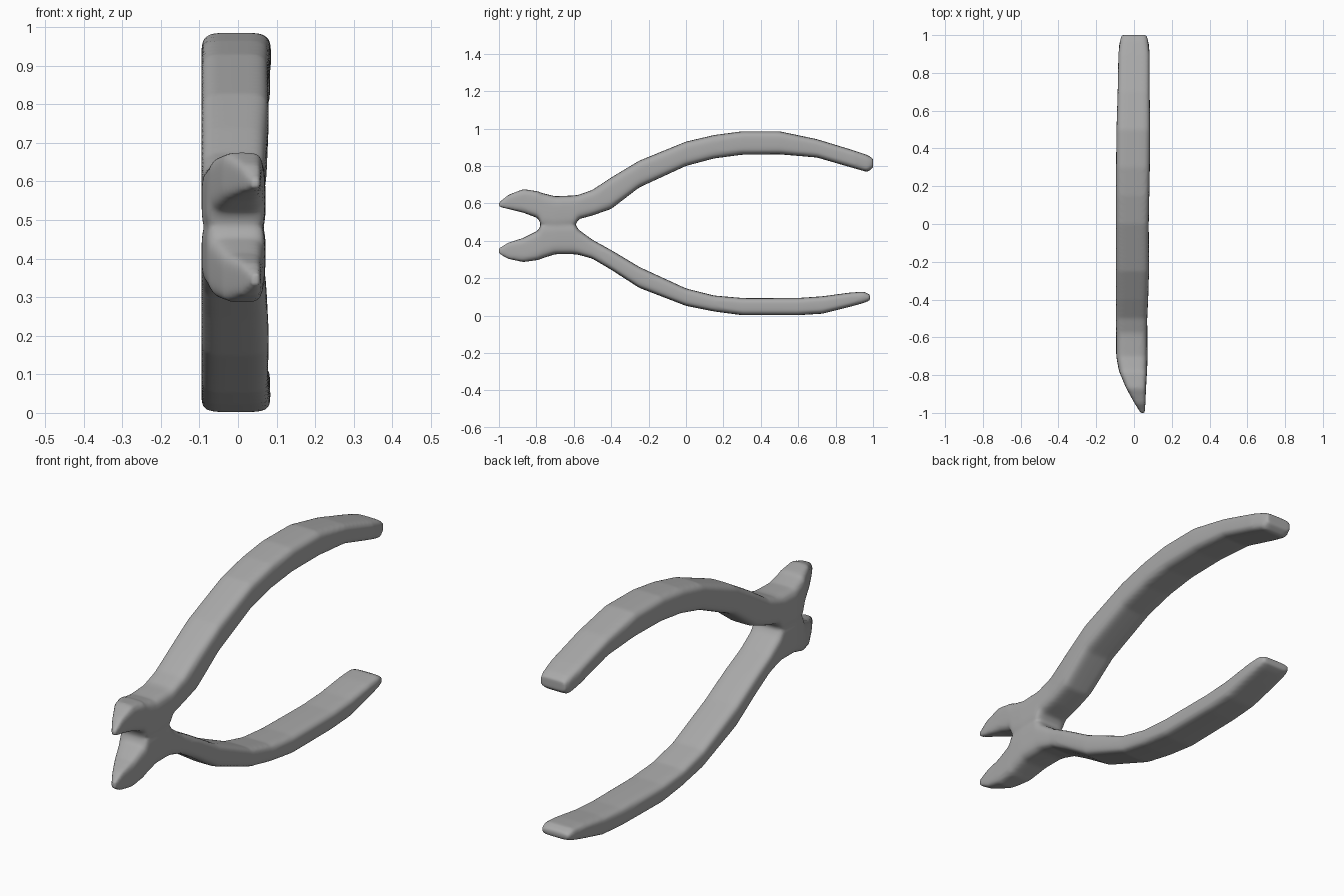
import bpy, bmesh, math

cube = bpy.data.objects.get("Cube")
if cube:
    bpy.data.objects.remove(cube)

# One plain steel colour
steel = bpy.data.materials.new("grey steel")
steel.use_nodes = True
colour = (0.4, 0.4, 0.4, 1)
steel.diffuse_color = colour
bsdf = steel.node_tree.nodes["Principled BSDF"]
bsdf.inputs["Base Color"].default_value = colour
bsdf.inputs["Roughness"].default_value = 0.6

# Side profile of each arm from jaw tip to grip end: y, top z, bottom z
UPPER = [(-1, .605, .58), (-.95, .645, .57), (-.87, .676, .55), (-.79, .664, .52),
         (-.77, .655, .47), (-.7, .638, .46), (-.6, .642, .47), (-.575, .645, .515),
         (-.5, .672, .535), (-.4, .738, .57), (-.25, .828, .685), (0, .93, .80),
         (.15, .965, .84), (.3, .985, .86), (.5, .985, .862), (.7, .943, .845),
         (.9, .882, .787), (.97, .858, .767), (1, .84, .79)]
LOWER = [(-1, .36, .33), (-.95, .39, .303), (-.87, .415, .286), (-.79, .455, .297),
         (-.77, .50, .305), (-.7, .50, .328), (-.6, .50, .328), (-.575, .46, .325),
         (-.5, .405, .304), (-.4, .35, .245), (-.25, .26, .148), (0, .145, .052),
         (.15, .107, .022), (.3, .094, .002), (.6, .094, .002), (.73, .103, .01),
         (.87, .122, .045), (.95, .128, .067), (.985, .112, .082)]

# Width of the tool along its length: y, left x, right x
WIDTH = [(-1, .035, .058), (-.9, -.028, .062), (-.8, -.072, .068), (-.73, -.094, .072),
         (-.5, -.095, .070), (-.3, -.095, .080), (0, -.095, .078), (.45, -.095, .087),
         (.62, -.088, .083), (.94, -.082, .083), (1, -.066, .067)]


def width_at(y):
    for (ya, la, ra), (yb, lb, rb) in zip(WIDTH, WIDTH[1:]):
        if y <= yb:
            t = (y - ya) / (yb - ya)
            return la + (lb - la) * t, ra + (rb - ra) * t
    return WIDTH[-1][1:]


def soft(v, power):
    return math.copysign(abs(v) ** power, v)


def add_arm(bm, stations, sides=32):
    """Sweep a rounded rectangle through the stations and cap both ends."""
    rings = []
    for y, top, bottom in stations:
        left, right = width_at(y)
        cx, rx = (left + right) / 2, (right - left) / 2
        cz, rz = (top + bottom) / 2, (top - bottom) / 2
        ring = []
        for i in range(sides):
            a = math.tau * i / sides
            ring.append(bm.verts.new((cx + rx * soft(math.cos(a), .4), y,
                                      cz + rz * soft(math.sin(a), .5))))
        rings.append(ring)
    for a, b in zip(rings, rings[1:]):
        for i in range(sides):
            j = (i + 1) % sides
            bm.faces.new((a[i], a[j], b[j], b[i]))
    bm.faces.new(rings[0])
    bm.faces.new(rings[-1])


# Both arms meet at the pivot and are fused into one forged body
bm = bmesh.new()
add_arm(bm, UPPER)
add_arm(bm, LOWER)
bmesh.ops.recalc_face_normals(bm, faces=bm.faces)
mesh = bpy.data.meshes.new("plier_body")
bm.to_mesh(mesh)
bm.free()
mesh.materials.append(steel)
body = bpy.data.objects.new("plier_body", mesh)
bpy.context.collection.objects.link(body)

remesh = body.modifiers.new("fuse", 'REMESH')
remesh.mode = 'VOXEL'
remesh.voxel_size = 0.009
remesh.use_smooth_shade = True
relax = body.modifiers.new("soften", 'SMOOTH')
relax.factor = 0.5
relax.iterations = 6
